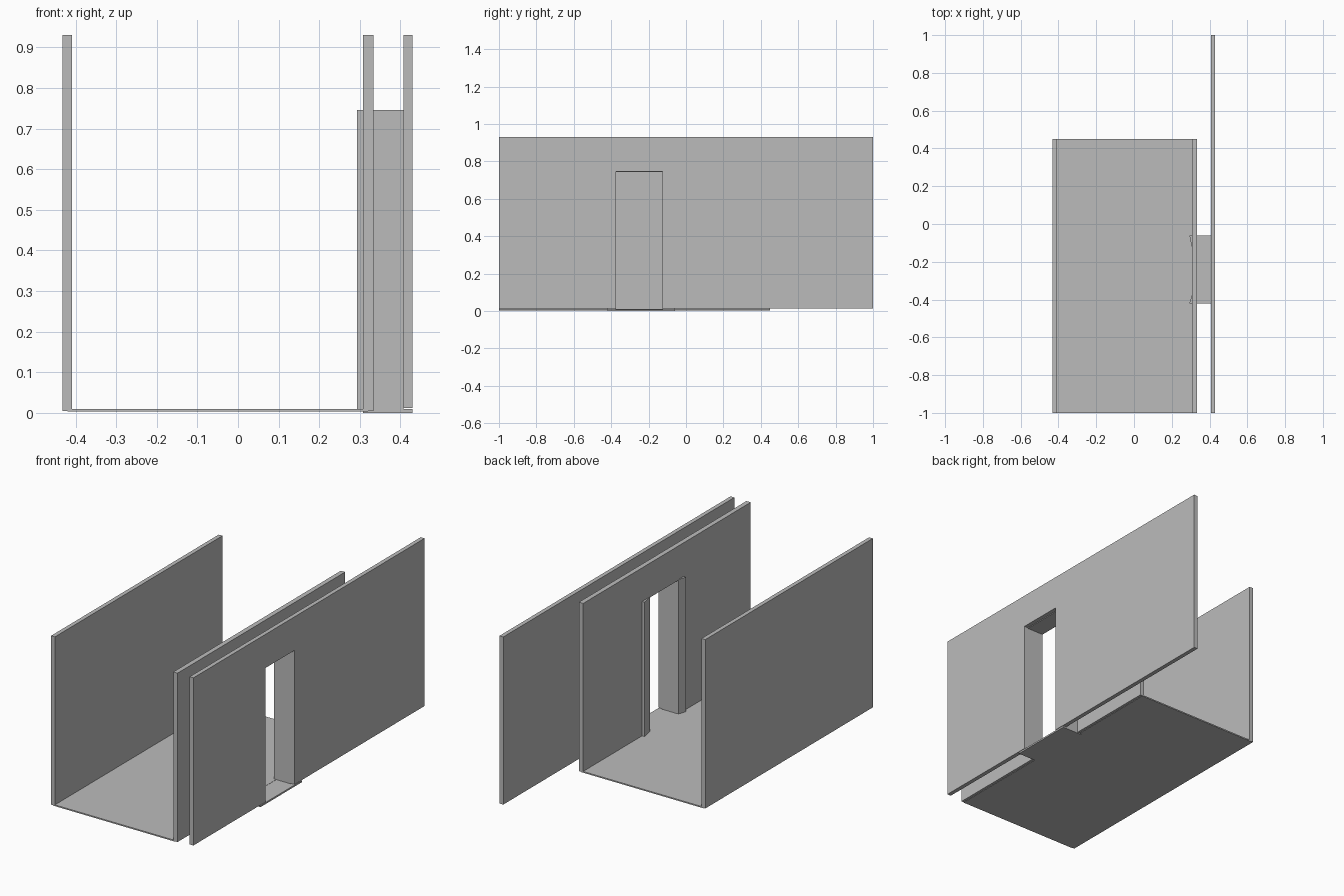
import bpy
import bmesh
from mathutils import Vector

cube = bpy.data.objects.get("Cube")
if cube:
    bpy.data.objects.remove(cube, do_unlink=True)

# One plain grey for the whole building
grey = bpy.data.materials.new("wall_grey")
grey.use_nodes = True
COLOUR = (0.5, 0.5, 0.5, 1)
grey.diffuse_color = COLOUR
grey.node_tree.nodes["Principled BSDF"].inputs["Base Color"].default_value = COLOUR


def prism(name, outline, offset):
    """Extrude a planar outline by an offset vector."""
    bm = bmesh.new()
    face = bm.faces.new([bm.verts.new(p) for p in outline])
    extruded = bmesh.ops.extrude_face_region(bm, geom=[face], use_keep_orig=True)
    moved = [v for v in extruded["geom"] if isinstance(v, bmesh.types.BMVert)]
    bmesh.ops.translate(bm, verts=moved, vec=Vector(offset))
    bmesh.ops.recalc_face_normals(bm, faces=bm.faces)
    mesh = bpy.data.meshes.new(name)
    bm.to_mesh(mesh)
    bm.free()
    mesh.materials.append(grey)
    obj = bpy.data.objects.new(name, mesh)
    bpy.context.collection.objects.link(obj)
    return obj


def wall(name, x0, x1, y0, y1, bottom, top, door=None):
    """Upright wall along y, with an optional doorway open to the floor."""
    outline = [(y0, bottom)]
    if door:
        a, b, head = door
        outline += [(a, bottom), (a, head), (b, head), (b, bottom)]
    outline += [(y1, bottom), (y1, top), (y0, top)]
    return prism(name, [(x0, y, z) for y, z in outline], (x1 - x0, 0, 0))


def slab(name, x0, x1, y0, y1, z0, z1):
    """Flat horizontal plate."""
    corners = [(x0, y0, z0), (x1, y0, z0), (x1, y1, z0), (x0, y1, z0)]
    return prism(name, corners, (0, 0, z1 - z0))


BACK = 0.45            # rear end of the room
TOP = 0.93             # wall height
HEAD = 0.746           # doorway height
DOOR = (-0.375, -0.125)
PASSAGE = (-0.42, -0.06)
INNER, INNER_OUT = 0.308, 0.334
OUTER, OUTER_OUT = 0.407, 0.43

# Walls
wall("left_side_wall", -0.432, -0.409, -1, BACK, 0.005, TOP)
wall("inner_door_wall", INNER, INNER_OUT, -1, BACK, 0.005, TOP, (*PASSAGE, HEAD))
wall("outer_door_wall", OUTER, OUTER_OUT, -1, 1, 0.012, TOP, (*DOOR, HEAD))

# Floors and passage ceiling
slab("room_floor", -0.42, 0.32, -1, BACK, 0.003, 0.01)
slab("passage_floor", INNER, OUTER_OUT, *PASSAGE, 0, 0.009)
slab("passage_ceiling", INNER, OUTER, *PASSAGE, HEAD - 0.004, HEAD)

# Passage jambs, with splayed ends standing out into the room
for name, inside, outside in (("front_jamb", DOOR[0], PASSAGE[0]),
                              ("rear_jamb", DOOR[1], PASSAGE[1])):
    footprint = [(OUTER, outside), (OUTER, inside), (INNER - 0.001, inside), (0.293, outside)]
    prism(name, [(x, y, 0.005) for x, y in footprint], (0, 0, HEAD - 0.005))
